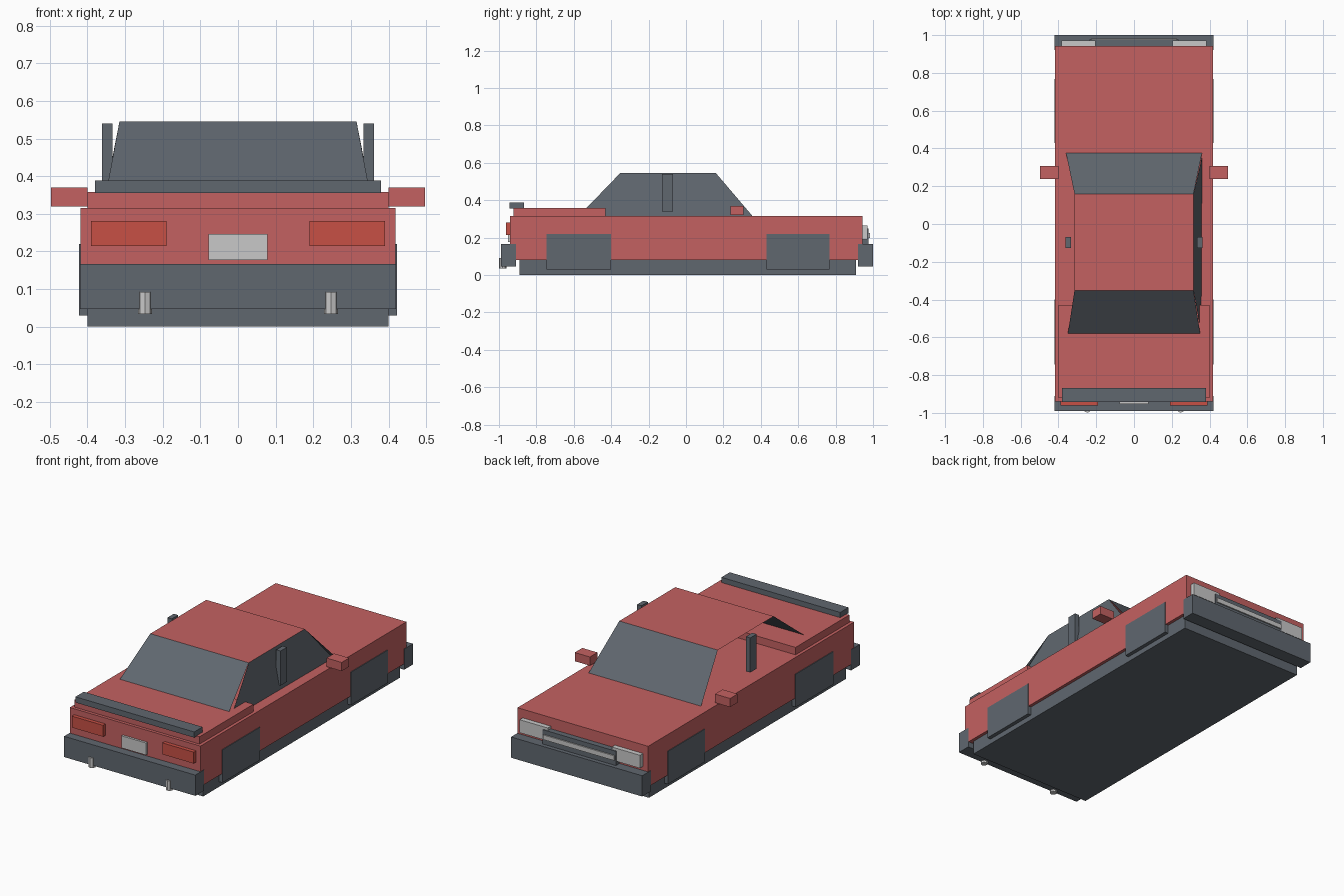
import bpy
import bmesh

cube = bpy.data.objects.get("Cube")
if cube:
    bpy.data.objects.remove(cube, do_unlink=True)


def material(name, rgb):
    m = bpy.data.materials.new(name)
    m.use_nodes = True
    color = (*rgb, 1.0)
    m.diffuse_color = color
    bsdf = next(n for n in m.node_tree.nodes if n.type == 'BSDF_PRINCIPLED')
    bsdf.inputs["Base Color"].default_value = color
    return m


RED = material("body_red", (0.55, 0.12, 0.12))
LAMP = material("lamp_red", (0.57, 0.08, 0.06))
DARK = material("dark_grey", (0.117, 0.136, 0.159))
LIGHT = material("light_grey", (0.58, 0.58, 0.58))


def finish(name, bm, mat):
    mesh = bpy.data.meshes.new(name)
    bm.to_mesh(mesh)
    bm.free()
    mesh.materials.append(mat)
    obj = bpy.data.objects.new(name, mesh)
    bpy.context.scene.collection.objects.link(obj)
    return obj


def box(name, x, y, z, mat):
    """Box spanning three (low, high) ranges."""
    bm = bmesh.new()
    bmesh.ops.create_cube(bm, size=1)
    for v in bm.verts:
        v.co = [r[0] if c < 0 else r[1] for c, r in zip(v.co, (x, y, z))]
    return finish(name, bm, mat)


def wide(name, half, y, z, mat):
    return box(name, (-half, half), y, z, mat)


def pair(name, x, y, z, mat):
    box("left_" + name, x, y, z, mat)
    box("right_" + name, (-x[1], -x[0]), y, z, mat)


def panel(name, corners, mat):
    bm = bmesh.new()
    bm.faces.new([bm.verts.new(c) for c in corners])
    return finish(name, bm, mat)


# Main volumes
wide("chassis", 0.40, (-0.89, 0.91), (0, 0.08), DARK)
wide("body", 0.418, (-0.94, 0.943), (0.08, 0.315), RED)
wide("trunk_lid", 0.40, (-0.922, -0.43), (0.315, 0.358), RED)
wide("spoiler", 0.38, (-0.943, -0.867), (0.355, 0.388), DARK)
wide("tail_bumper", 0.42, (-0.99, -0.91), (0.047, 0.167), DARK)
wide("nose_bumper", 0.42, (0.92, 1.0), (0.047, 0.167), DARK)

# Wheel blocks
wide("tail_wheels", 0.422, (-0.745, -0.40), (0.03, 0.22), DARK)
wide("nose_wheels", 0.422, (0.43, 0.768), (0.03, 0.22), DARK)

# Cabin panels, open on one side
top, rear, fore, w = 0.545, -0.352, 0.16, 0.315
panel("roof", [(-w, rear, top), (w, rear, top), (w, fore, top), (-w, fore, top)], RED)
panel("windshield", [(-w, fore, top), (w, fore, top),
                     (0.36, 0.376, 0.315), (-0.36, 0.376, 0.315)], DARK)
panel("rear_window", [(w, rear, top), (-w, rear, top),
                      (-0.35, -0.58, 0.359), (0.35, -0.58, 0.359)], DARK)
panel("side_window", [(w, fore, top), (w, rear, top),
                      (0.355, -0.574, 0.315), (0.36, 0.356, 0.315)], DARK)

# Side details
pair("door_pillar", (0.334, 0.362), (-0.128, -0.07), (0.34, 0.54), DARK)
pair("mirror", (0.40, 0.497), (0.238, 0.307), (0.32, 0.37), RED)

# Tail details
pair("tail_light", (0.19, 0.39), (-0.962, -0.94), (0.215, 0.281), LAMP)
wide("number_plate", 0.078, (-0.953, -0.94), (0.177, 0.247), LIGHT)
for side, x in (("left", 0.247), ("right", -0.247)):
    bm = bmesh.new()
    bmesh.ops.create_cone(bm, cap_ends=True, segments=8, radius1=0.019,
                          radius2=0.019, depth=0.058)
    bmesh.ops.translate(bm, verts=bm.verts, vec=(x, -0.98, 0.063))
    finish(side + "_exhaust", bm, LIGHT)

# Nose details
pair("headlight", (0.205, 0.385), (0.94, 0.971), (0.19, 0.265), LIGHT)
wide("grille", 0.235, (0.94, 0.976), (0.167, 0.25), DARK)
wide("grille_strip", 0.228, (0.97, 0.983), (0.197, 0.224), LIGHT)
